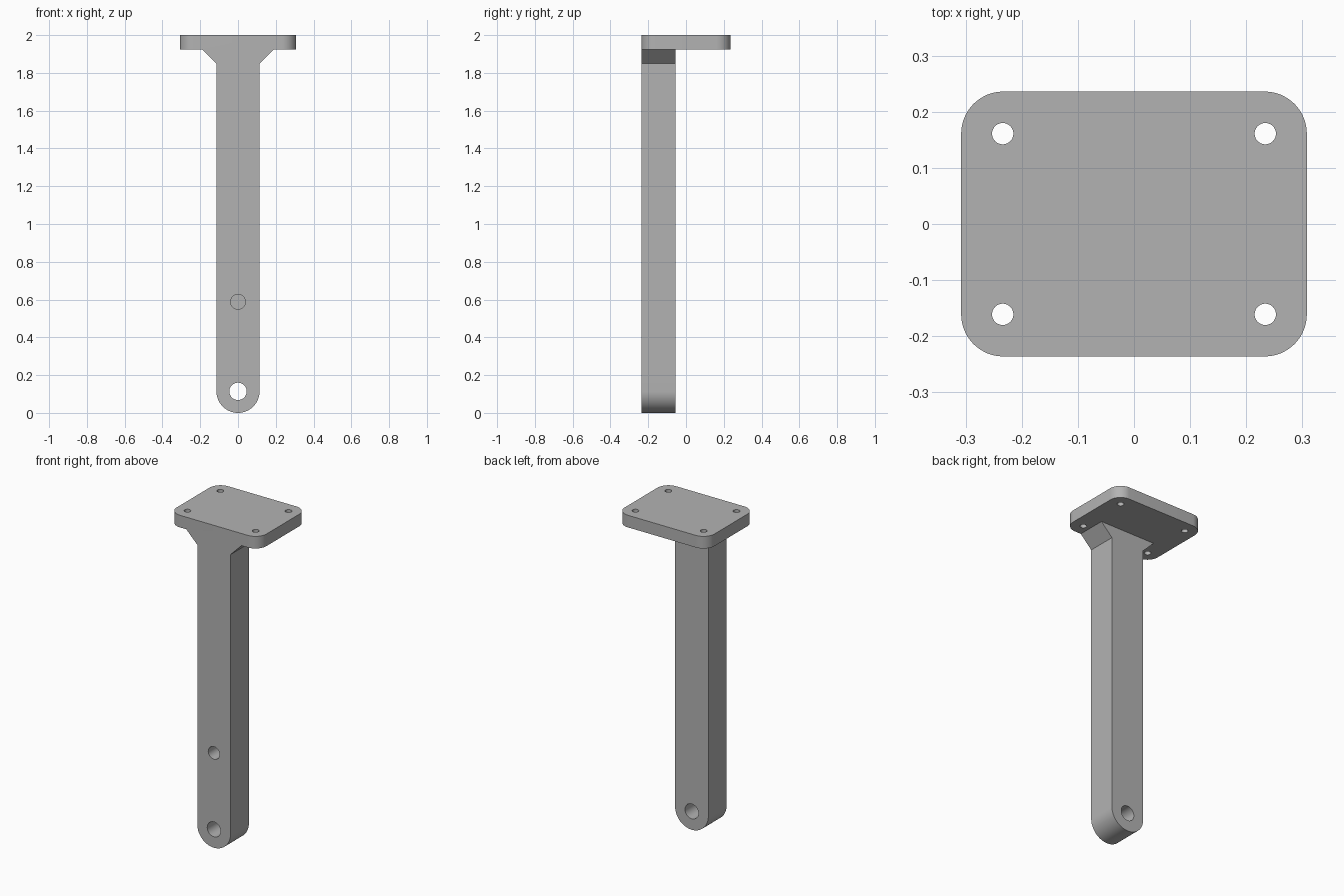
import bpy, bmesh
from math import pi, sin, cos, radians
from mathutils import Matrix, Vector

cube = bpy.data.objects.get("Cube")
if cube:
    bpy.data.objects.remove(cube, do_unlink=True)

grey = bpy.data.materials.new("plain_grey")
grey.use_nodes = True
colour = (0.45, 0.45, 0.45, 1)
grey.diffuse_color = colour
grey.node_tree.nodes["Principled BSDF"].inputs["Base Color"].default_value = colour

# Main sizes
HALF_X, HALF_Y, TOP, PLATE_Z = 0.308, 0.236, 2.0, 1.925
CORNER, HOLE_X, HOLE_Y = 0.075, 0.234, 0.161
LEG_R, LEG_BACK, LEG_FRONT = 0.114, -0.056, -HALF_Y
FLARE = 0.076


def arc(cx, cy, r, start, end, steps):
    """Points along an arc, angles in degrees."""
    angles = [radians(start + (end - start) * i / steps) for i in range(steps + 1)]
    return [(cx + r * cos(a), cy + r * sin(a)) for a in angles]


def prism(name, points, offset):
    """Extrude a closed outline of 3D points by an offset."""
    bm = bmesh.new()
    face = bm.faces.new([bm.verts.new(p) for p in points])
    made = bmesh.ops.extrude_face_region(bm, geom=[face])["geom"]
    verts = [v for v in made if isinstance(v, bmesh.types.BMVert)]
    bmesh.ops.translate(bm, verts=verts, vec=Vector(offset))
    bmesh.ops.recalc_face_normals(bm, faces=bm.faces)
    mesh = bpy.data.meshes.new(name)
    bm.to_mesh(mesh)
    bm.free()
    mesh.materials.append(grey)
    obj = bpy.data.objects.new(name, mesh)
    bpy.context.collection.objects.link(obj)
    return obj


def boolean(target, other, operation):
    """Apply a boolean and remove the helper."""
    bpy.context.view_layer.objects.active = target
    mod = target.modifiers.new(operation.lower(), 'BOOLEAN')
    mod.operation, mod.object, mod.solver = operation, other, 'EXACT'
    bpy.ops.object.modifier_apply(modifier=mod.name)
    bpy.data.objects.remove(other, do_unlink=True)


def drill(target, centre, radius, depth, axis):
    """Cut a round hole centred on a point."""
    bm = bmesh.new()
    turn = Matrix.Rotation(pi / 2, 4, 'X') if axis == 'Y' else Matrix()
    bmesh.ops.create_cone(bm, cap_ends=True, segments=48, radius1=radius,
                          radius2=radius, depth=depth,
                          matrix=Matrix.Translation(centre) @ turn)
    mesh = bpy.data.meshes.new("hole_cutter")
    bm.to_mesh(mesh)
    bm.free()
    mesh.materials.append(grey)
    cutter = bpy.data.objects.new("hole_cutter", mesh)
    cutter.hide_render = True
    bpy.context.collection.objects.link(cutter)
    boolean(target, cutter, 'DIFFERENCE')


# Mounting plate with rounded corners
outline = []
for i, (sx, sy) in enumerate([(1, 1), (-1, 1), (-1, -1), (1, -1)]):
    outline += arc(sx * (HALF_X - CORNER), sy * (HALF_Y - CORNER), CORNER,
                   90 * i, 90 * i + 90, 16)
plate = prism("mounting_plate", [(x, y, PLATE_Z) for x, y in outline],
              (0, 0, TOP - PLATE_Z))

# Leg with a round foot and a flared top
side = arc(0, LEG_R, LEG_R, 180, 360, 48)
side += [(LEG_R, PLATE_Z - FLARE), (LEG_R + FLARE, PLATE_Z),
         (-LEG_R - FLARE, PLATE_Z), (-LEG_R, PLATE_Z - FLARE)]
leg = prism("leg", [(x, LEG_FRONT, z) for x, z in side],
            (0, LEG_BACK - LEG_FRONT, 0))

# Join into one solid bracket
boolean(plate, leg, 'UNION')
plate.name = "bracket"

# Screw holes in the plate
for sx in (-1, 1):
    for sy in (-1, 1):
        drill(plate, (sx * HOLE_X, sy * HOLE_Y, PLATE_Z), 0.019, 0.4, 'Z')

# Through hole at the foot and blind hole above it
drill(plate, (0, LEG_FRONT, 0.114), 0.046, 1, 'Y')
drill(plate, (0, LEG_FRONT, 0.588), 0.039, 0.24, 'Y')

# Smooth curves, sharp edges
bpy.ops.object.select_all(action='DESELECT')
plate.select_set(True)
bpy.context.view_layer.objects.active = plate
bpy.ops.object.shade_smooth_by_angle(angle=radians(30))
